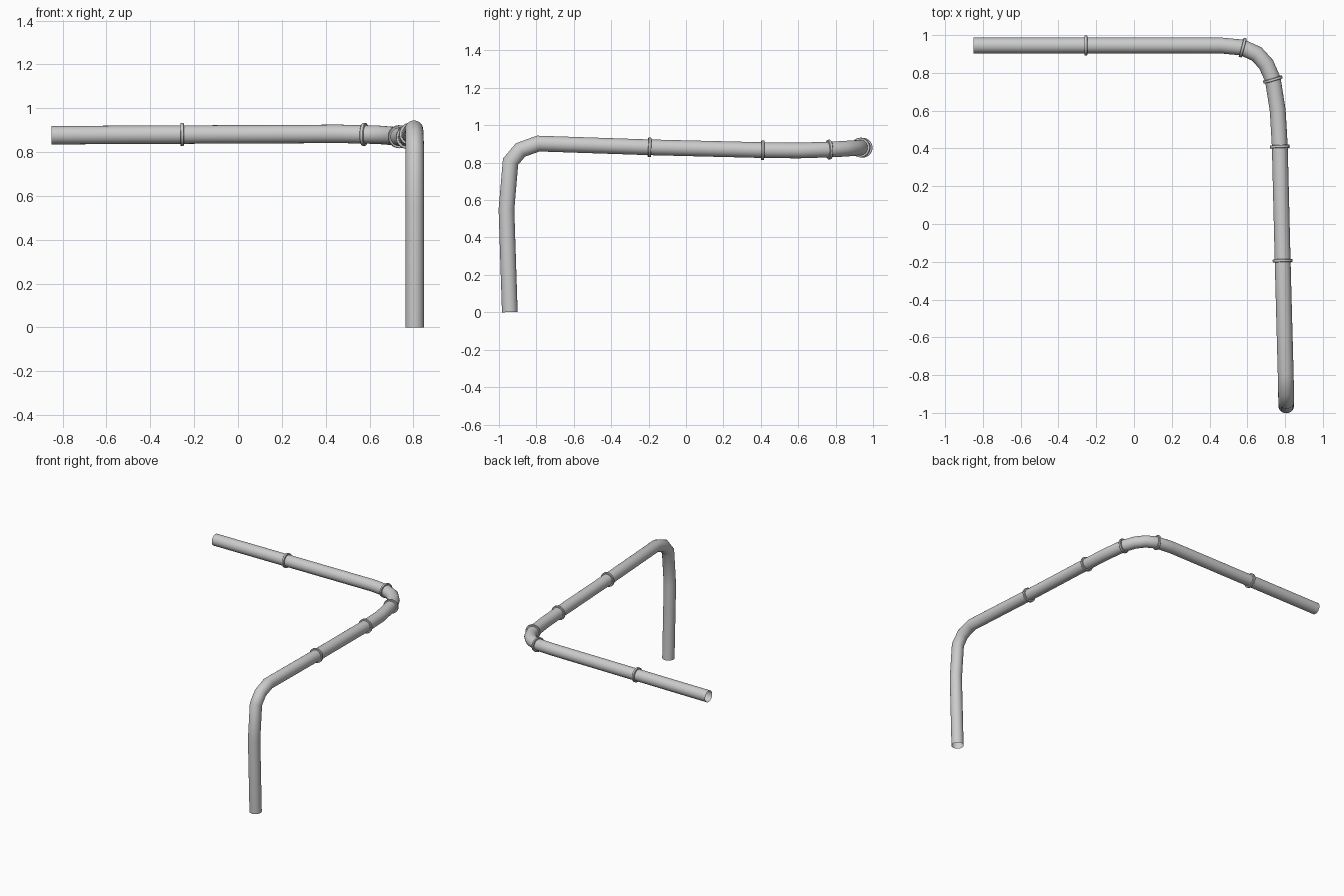
import bpy, bmesh, math
from mathutils import Vector

if "Cube" in bpy.data.objects:
    bpy.data.objects.remove(bpy.data.objects["Cube"])

R = 0.042          # pipe radius
path = [(-0.85, 0.945, 0.877), (0.46, 0.945, 0.883), (0.575, 0.934, 0.881),
        (0.65, 0.9, 0.878), (0.70, 0.845, 0.874), (0.735, 0.765, 0.87),
        (0.761, 0.6, 0.865), (0.772, 0.41, 0.867), (0.787, -0.195, 0.882),
        (0.803, -0.79, 0.902), (0.805, -0.885, 0.868), (0.806, -0.938, 0.805),
        (0.806, -0.96, 0.55), (0.806, -0.942, 0.001)]


def make_object(name, bm):
    me = bpy.data.meshes.new(name)
    bmesh.ops.recalc_face_normals(bm, faces=bm.faces)
    bm.to_mesh(me)
    bm.free()
    ob = bpy.data.objects.new(name, me)
    bpy.context.collection.objects.link(ob)
    bpy.ops.object.select_all(action='DESELECT')
    bpy.context.view_layer.objects.active = ob
    ob.select_set(True)
    bpy.ops.object.shade_smooth_by_angle(angle=math.radians(40))
    return ob


# Hollow pipe with open ends: mitred sections swept along the path
def pipe(name, points, radius, sides=24):
    pts = [Vector(p) for p in points]
    bm = bmesh.new()
    d = (pts[1] - pts[0]).normalized()
    u = d.orthogonal().normalized()
    v = d.cross(u)
    ring = [pts[0] + radius * (math.cos(a) * u + math.sin(a) * v)
            for a in (2 * math.pi * i / sides for i in range(sides))]
    prev = [bm.verts.new(c) for c in ring]
    for i in range(1, len(pts)):
        d = (pts[i] - pts[i - 1]).normalized()
        n = d
        if i < len(pts) - 1:
            n = (d + (pts[i + 1] - pts[i]).normalized()).normalized()
        # slide each corner along the segment to the mitre plane
        ring = [c + d * ((pts[i] - c).dot(n) / d.dot(n)) for c in ring]
        cur = [bm.verts.new(c) for c in ring]
        for k in range(sides):
            j = (k + 1) % sides
            bm.faces.new((prev[k], prev[j], cur[j], cur[k]))
        prev = cur
    return make_object(name, bm)


# Raised joint band: closed profile spun around the pipe direction
def collar(name, center, direction, sides=32):
    w, r = 0.008, 0.0525
    profile = [(-w, R - 0.002), (-w, r - 0.002), (-w + 0.002, r),
               (w - 0.002, r), (w, r - 0.002), (w, R - 0.002)]
    bm = bmesh.new()
    rows = [[bm.verts.new((rad * math.cos(a), rad * math.sin(a), z)) for z, rad in profile]
            for a in (2 * math.pi * i / sides for i in range(sides))]
    for i in range(sides):
        p, q = rows[i], rows[(i + 1) % sides]
        for k in range(len(profile)):
            j = (k + 1) % len(profile)
            bm.faces.new((p[k], q[k], q[j], p[j]))
    ob = make_object(name, bm)
    ob.location = center
    ob.rotation_euler = Vector(direction).to_track_quat('Z', 'Y').to_euler()


pipe("bent_pipe", path, R)

# Collars on the back run, both ends of the corner bend and the side run
collar("collar_back", (-0.255, 0.945, 0.88), (1, 0, 0.005))
for n, i in (("collar_bend_start", 2), ("collar_bend_end", 5),
             ("collar_side_rear", 7), ("collar_side_front", 8)):
    a, b, c = (Vector(path[i + k]) for k in (-1, 0, 1))
    collar(n, b, (b - a).normalized() + (c - b).normalized())
